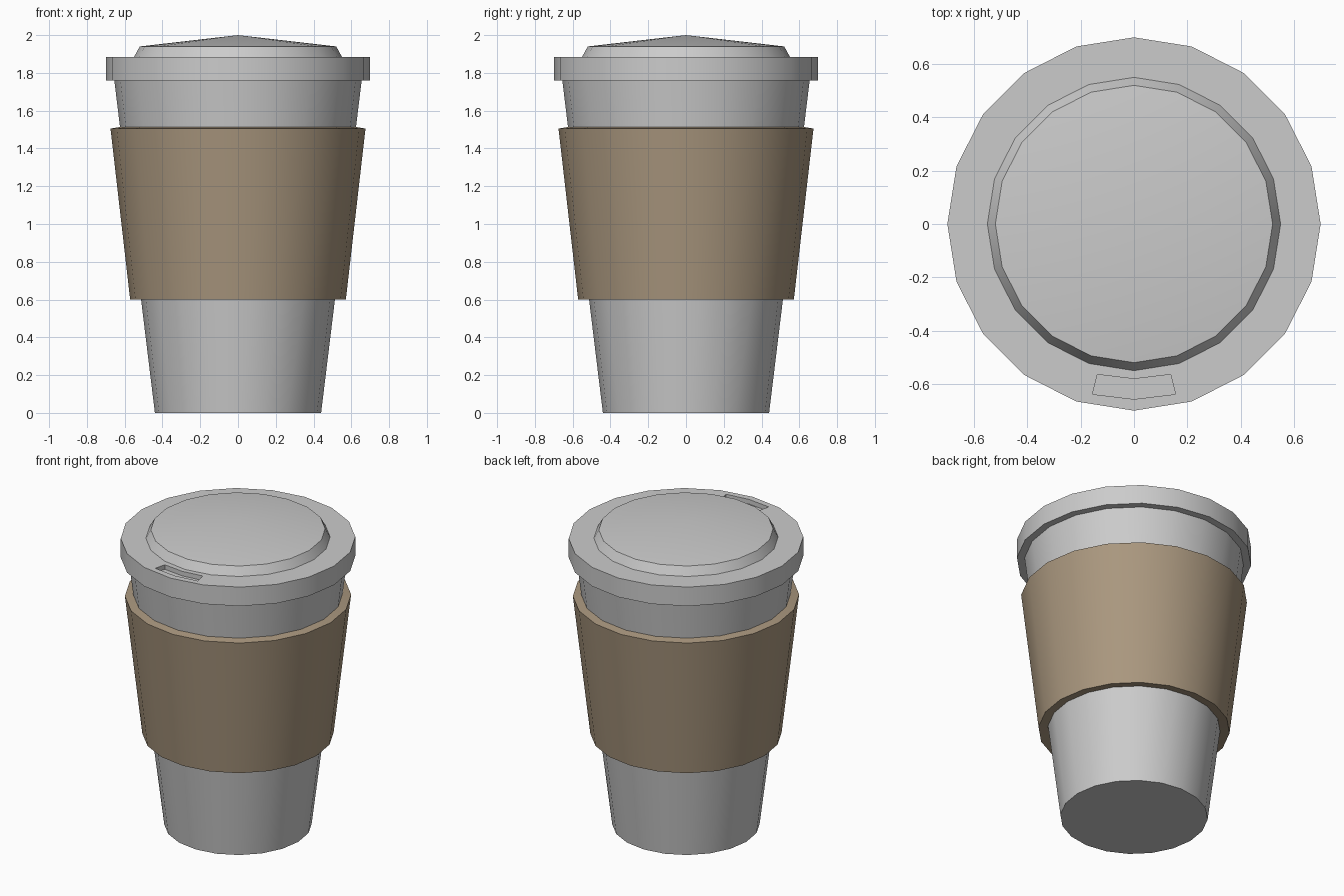
import bpy, bmesh, math
from mathutils import Vector

if "Cube" in bpy.data.objects:
    bpy.data.objects.remove(bpy.data.objects["Cube"])

SIDES = 20


def lathe(profile, closed=False):
    """Spin an (r, z) profile, listed bottom to top, into a bmesh; r = 0 gives a pole."""
    bm = bmesh.new()
    rings = []
    for r, z in profile:
        if r == 0:
            rings.append([bm.verts.new((0, 0, z))] * SIDES)
        else:
            rings.append([bm.verts.new((r * math.cos(2 * math.pi * i / SIDES),
                                        r * math.sin(2 * math.pi * i / SIDES), z))
                          for i in range(SIDES)])
    pairs = list(zip(rings, rings[1:]))
    if closed:
        pairs.append((rings[-1], rings[0]))
    for a, b in pairs:
        for i in range(SIDES):
            j = (i + 1) % SIDES
            bm.faces.new(dict.fromkeys((a[i], a[j], b[j], b[i])))
    bmesh.ops.recalc_face_normals(bm, faces=bm.faces)
    return bm


def finish(bm, name, material=None):
    mesh = bpy.data.meshes.new(name)
    bm.to_mesh(mesh)
    bm.free()
    obj = bpy.data.objects.new(name, mesh)
    bpy.context.collection.objects.link(obj)
    if material:
        mesh.materials.append(material)
    bpy.ops.object.select_all(action='DESELECT')
    bpy.context.view_layer.objects.active = obj
    obj.select_set(True)
    bpy.ops.object.shade_smooth_by_angle(angle=math.radians(30))
    return obj


# Tapered cup
finish(lathe([(0, 0), (0.44, 0), (0.656, 1.77), (0, 1.77)]), "cup")

# Cardboard sleeve hugging the cup
card = bpy.data.materials.new("cardboard")
card.diffuse_color = (0.40, 0.31, 0.21, 1)
card.use_nodes = True
card.node_tree.nodes["Principled BSDF"].inputs["Base Color"].default_value = card.diffuse_color
finish(lathe([(0.515, 0.607), (0.571, 0.60), (0.675, 1.505), (0.623, 1.514)],
             closed=True), "sleeve", card)

# Lid: wide rim with a raised, shallow conical top
lid = lathe([(0, 1.76), (0.70, 1.76), (0.70, 1.885), (0.55, 1.885),
             (0.52, 1.94), (0, 2.0)])

# Sip opening sunk into the two front faces of the rim top
sip = [f for f in lid.faces if f.normal.z > 0.99
       and abs(f.calc_center_median().z - 1.885) < 0.001
       and f.calc_center_median().y < -0.55
       and abs(f.calc_center_median().x) < 0.15]
bmesh.ops.inset_region(lid, faces=sip, thickness=0.03, use_even_offset=True)
for v in {v for f in sip for v in f.verts}:
    r = 0.657 if v.co.xy.length > 0.62 else 0.581
    a = 0 if abs(v.co.x) < 0.03 else math.copysign(math.radians(13.7), v.co.x)
    v.co = Vector((r * math.sin(a), -r * math.cos(a), 1.885))
bmesh.ops.inset_region(lid, faces=sip, thickness=0, depth=-0.03)
finish(lid, "lid")
